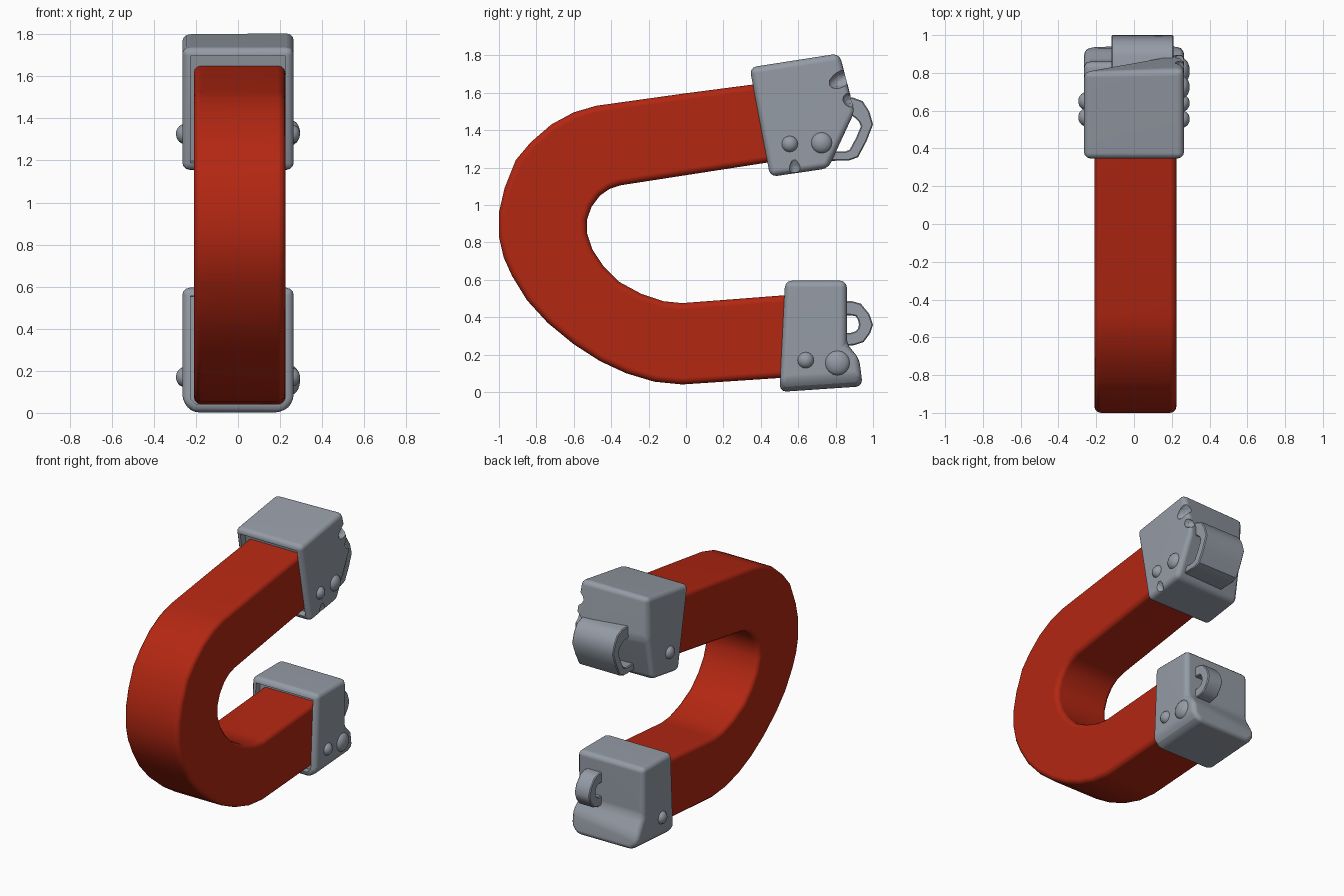
import bpy, bmesh, math
from mathutils import Vector

if "Cube" in bpy.data.objects:
    bpy.data.objects.remove(bpy.data.objects["Cube"])


def material(name, rgb):
    m = bpy.data.materials.new(name)
    m.diffuse_color = (*rgb, 1)
    m.use_nodes = True
    m.node_tree.nodes["Principled BSDF"].inputs["Base Color"].default_value = m.diffuse_color
    return m


RED = material("red_paint", (0.45, 0.02, 0.006))
STEEL = material("grey_steel", (0.30, 0.33, 0.38))


def prism(left, right, x0, x1):
    """Join two (y, z) outlines at x0 and x1 into a solid."""
    bm = bmesh.new()
    a = [bm.verts.new((x0, y, z)) for y, z in left]
    b = [bm.verts.new((x1, y, z)) for y, z in right]
    n = len(a)
    bm.faces.new(a)
    bm.faces.new(b[::-1])
    for i in range(n):
        j = (i + 1) % n
        bm.faces.new((a[i], b[i], b[j], a[j]))
    bmesh.ops.recalc_face_normals(bm, faces=bm.faces[:])
    return bm


def bevel(bm, width, segments, angle):
    edges = [e for e in bm.edges if e.calc_face_angle(0) > angle]
    bmesh.ops.bevel(bm, geom=edges, offset=width, segments=segments,
                    profile=0.5, affect='EDGES', clamp_overlap=True)


def finish(bm, name, mat):
    me = bpy.data.meshes.new(name)
    bm.to_mesh(me)
    bm.free()
    ob = bpy.data.objects.new(name, me)
    bpy.context.collection.objects.link(ob)
    me.materials.append(mat)
    smooth(ob)
    return ob


def smooth(ob):
    bpy.ops.object.select_all(action='DESELECT')
    ob.select_set(True)
    bpy.context.view_layer.objects.active = ob
    bpy.ops.object.shade_smooth_by_angle(angle=math.radians(40))


def weight_normals(ob):
    ob.modifiers.new("weighted", 'WEIGHTED_NORMAL').keep_sharp = True


# Horseshoe body: outer curve, then inner curve back
outer = [(0.60, 1.675), (0.0, 1.597), (-0.48, 1.53), (-0.60, 1.495), (-0.72, 1.43),
         (-0.83, 1.335), (-0.91, 1.24), (-0.97, 1.09), (-1.0, 0.96), (-1.0, 0.83),
         (-0.975, 0.72), (-0.93, 0.62), (-0.85, 0.49), (-0.74, 0.37), (-0.60, 0.255),
         (-0.46, 0.165), (-0.32, 0.10), (-0.17, 0.055), (-0.02, 0.04), (0.70, 0.088)]
inner = [(0.70, 0.53), (-0.02, 0.475), (-0.12, 0.485), (-0.24, 0.525), (-0.36, 0.59),
         (-0.44, 0.67), (-0.50, 0.76), (-0.53, 0.85), (-0.53, 0.92), (-0.505, 0.99),
         (-0.46, 1.05), (-0.41, 1.085), (-0.35, 1.105), (0.60, 1.252)]
bm = prism(outer + inner, outer + inner, -0.21, 0.225)
bevel(bm, 0.035, 3, 0.9)
weight_normals(finish(bm, "horseshoe_body", RED))


# Steel end caps, hollowed at the front where the body enters
def cap(name, left, right, round_bottom=0.0):
    bm = prism(left, right, -0.265, 0.265)
    if round_bottom:
        edges = [e for e in bm.edges if e.calc_face_angle(0) > 1.2
                 and all(v.co.z < 0.05 for v in e.verts)
                 and abs(e.verts[0].co.x - e.verts[1].co.x) < 0.01]
        bmesh.ops.bevel(bm, geom=edges, offset=round_bottom, segments=1,
                        profile=0.5, affect='EDGES')
    bevel(bm, 0.036, 3, 0.42)
    front = max((f for f in bm.faces if f.normal.y < -0.85), key=lambda f: f.calc_area())
    bmesh.ops.inset_region(bm, faces=[front], thickness=0.004, depth=0)
    ext = bmesh.ops.extrude_discrete_faces(bm, faces=[front])
    f = ext["faces"][0]
    bmesh.ops.translate(bm, verts=f.verts[:], vec=-f.normal * 0.05)
    bmesh.ops.recalc_face_normals(bm, faces=bm.faces[:])
    return finish(bm, name, STEEL)


upper = cap("upper_cap",
            [(0.34, 1.735), (0.81, 1.805), (0.80, 1.50), (0.75, 1.195), (0.45, 1.15)],
            [(0.34, 1.735), (0.82, 1.81), (0.91, 1.50), (0.76, 1.195), (0.45, 1.15)])
lower = cap("lower_cap",
            [(0.53, 0.595), (0.86, 0.595), (0.86, 0.25), (0.925, 0.13), (0.945, 0.03), (0.50, 0.0)],
            [(0.53, 0.595), (0.86, 0.595), (0.86, 0.25), (0.925, 0.19), (0.945, 0.03), (0.50, 0.0)],
            0.05)


# Chips and a crack broken out of the upper cap
def chip(centre, radii, turn):
    bpy.ops.mesh.primitive_ico_sphere_add(subdivisions=2, radius=1, location=centre,
                                          rotation=(turn, 0, 0))
    c = bpy.context.object
    c.name = "chip_cutter"
    c.hide_render = True
    c.scale = radii
    c.data.materials.append(STEEL)
    bpy.context.view_layer.update()
    mod = upper.modifiers.new("chip", 'BOOLEAN')
    mod.operation = 'DIFFERENCE'
    mod.solver = 'EXACT'
    mod.object = c
    bpy.ops.object.select_all(action='DESELECT')
    bpy.context.view_layer.objects.active = upper
    upper.select_set(True)
    bpy.ops.object.modifier_apply(modifier=mod.name)
    bpy.data.objects.remove(c)


chip((0.275, 0.835, 1.675), (0.06, 0.08, 0.045), 0.5)
chip((0.275, 0.885, 1.56), (0.06, 0.05, 0.04), -0.4)
chip((0.275, 0.585, 1.165), (0.035, 0.035, 0.085), 0.1)
smooth(upper)
for ob in (upper, lower):
    weight_normals(ob)


# Band loops on the back of each cap
def loop(name, out, inn, x0, x1):
    bm = prism(out + inn[::-1], out + inn[::-1], x0, x1)
    bevel(bm, 0.006, 1, 1.2)
    weight_normals(finish(bm, name, STEEL))


loop("upper_loop",
     [(0.78, 1.58), (0.89, 1.575), (0.945, 1.555), (0.98, 1.50), (1.0, 1.43),
      (0.965, 1.34), (0.92, 1.255), (0.87, 1.237), (0.70, 1.235)],
     [(0.78, 1.49), (0.875, 1.485), (0.905, 1.465), (0.925, 1.445), (0.935, 1.42),
      (0.91, 1.36), (0.875, 1.295), (0.85, 1.285), (0.70, 1.285)], -0.12, 0.21)
loop("lower_loop",
     [(0.80, 0.485), (0.89, 0.485), (0.935, 0.472), (0.98, 0.417), (1.0, 0.36),
      (0.985, 0.315), (0.95, 0.267), (0.90, 0.25), (0.80, 0.245)],
     [(0.80, 0.41), (0.88, 0.41), (0.907, 0.405), (0.92, 0.385), (0.925, 0.36),
      (0.92, 0.34), (0.908, 0.325), (0.88, 0.316), (0.80, 0.316)], 0.07, 0.19)

# Domed rivets: two on the right side of each cap, one on the left
for name, side, y, z, r in (("upper_rivet_a", 1, 0.555, 1.326, 0.045),
                            ("upper_rivet_b", 1, 0.725, 1.332, 0.058),
                            ("upper_rivet_c", -1, 0.565, 1.326, 0.047),
                            ("lower_rivet_a", 1, 0.64, 0.17, 0.045),
                            ("lower_rivet_b", 1, 0.81, 0.155, 0.068),
                            ("lower_rivet_c", -1, 0.65, 0.17, 0.047)):
    bpy.ops.mesh.primitive_uv_sphere_add(segments=16, ring_count=10, radius=1,
                                         location=(side * 0.255, y, z),
                                         rotation=(0, math.pi / 2, 0))
    ob = bpy.context.object
    ob.name = name
    ob.scale = (r, r, 0.04)
    ob.data.materials.append(STEEL)
    smooth(ob)
